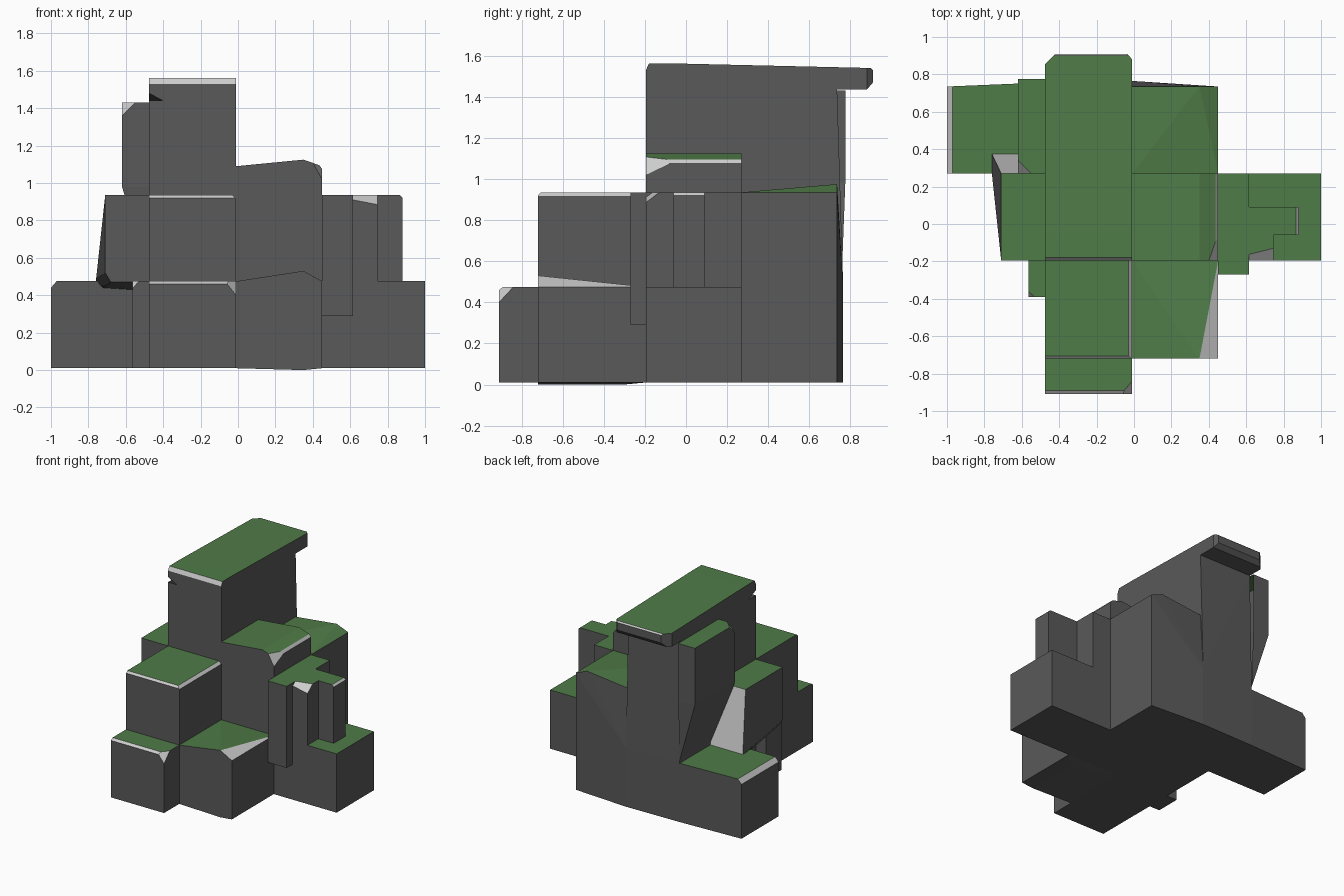
import bpy, bmesh
from mathutils import Vector

if "Cube" in bpy.data.objects:
    bpy.data.objects.remove(bpy.data.objects["Cube"])


def material(name, rgb):
    m = bpy.data.materials.new(name)
    m.diffuse_color = (*rgb, 1)
    m.use_nodes = True
    m.node_tree.nodes["Principled BSDF"].inputs["Base Color"].default_value = m.diffuse_color
    return m


MATS = [material("stone", (0.1, 0.1, 0.1)),
        material("grass", (0.08, 0.2, 0.065)),
        material("worn_edge", (0.6, 0.6, 0.6))]
AXES = {"x": Vector((1, 0, 0)), "y": Vector((0, 1, 0)), "z": Vector((0, 0, 1))}


def hull(points):
    bm = bmesh.new()
    for p in points:
        bm.verts.new(p)
    bmesh.ops.remove_doubles(bm, verts=bm.verts[:], dist=0.0005)
    res = bmesh.ops.convex_hull(bm, input=bm.verts[:])
    unused = [v for v in bm.verts if not v.link_faces]
    bmesh.ops.delete(bm, geom=unused, context='VERTS')
    return bm


def rock(name, points, trims=(), open_sides=()):
    """Convex rock: corners trimmed by three-point planes, hidden sides left open."""
    bm = hull(points)
    for a, b, c in trims:
        a, b, c = Vector(a), Vector(b), Vector(c)
        n = (b - a).cross(c - a).normalized()
        mid = sum((v.co for v in bm.verts), Vector()) / len(bm.verts)
        if n.dot(mid - a) > 0:
            n = -n
        bmesh.ops.bisect_plane(bm, geom=bm.verts[:] + bm.edges[:] + bm.faces[:],
                               plane_co=a, plane_no=n, clear_outer=True)
        pts = [v.co.copy() for v in bm.verts]
        bm.free()
        bm = hull(pts)
    bmesh.ops.dissolve_limit(bm, angle_limit=0.01, verts=bm.verts[:], edges=bm.edges[:])
    bmesh.ops.recalc_face_normals(bm, faces=bm.faces[:])
    # grass on top, pale trimmed edges, dark stone elsewhere
    for f in bm.faces:
        f.normal_update()
        z = f.normal.z
        f.material_index = 1 if z > 0.88 else 2 if z > 0.2 else 0
    hidden = []
    for s in open_sides:
        d = AXES[s[1]] * (1 if s[0] == "+" else -1)
        hidden += [f for f in bm.faces if f.normal.dot(d) > 0.995]
    bmesh.ops.delete(bm, geom=list(set(hidden)), context='FACES')
    me = bpy.data.meshes.new(name)
    bm.to_mesh(me)
    bm.free()
    for m in MATS:
        me.materials.append(m)
    ob = bpy.data.objects.new(name, me)
    bpy.context.collection.objects.link(ob)
    return ob


def box(x, y, z):
    return [(a, b, c) for a in x for b in y for c in z]


# Shared grid lines of the formation
XL, XM, XR = -0.475, -0.01, 0.45
YF, YM, YN, YB = -0.72, -0.195, 0.27, 0.735
G, LOW, HIGH = 0.01, 0.475, 0.935

# Front steps
rock("front_low_step", box((XL, XM), (-0.91, YF), (G, LOW)),
     [((XL, -0.91, 0.46), (XM, -0.91, 0.46), (XM, -0.89, LOW)),
      ((-0.07, -0.91, LOW), (XM, -0.84, LOW), (XM, -0.91, 0.40))], ["+y"])
rock("front_high_step", box((XL, XM), (YF, YM), (G, HIGH)),
     [((XL, YF, 0.92), (XM, YF, 0.92), (XM, -0.705, HIGH)),
      ((XM, YF, 0.915), (XM, YM, 0.915), (-0.03, YM, HIGH))], ["+y"])
rock("front_right_step", box((XM, XR), (YF, YM), (G, LOW))
     + [(0.35, YF, 0.53), (0.35, YF, 0), (0.35, -0.3, 0)], [], ["+y", "-x"])
rock("left_nub", box((-0.565, XL), (-0.39, YM), (G, LOW)),
     [((-0.565, -0.36, LOW), (-0.53, -0.39, LOW), (-0.565, -0.39, 0.435))], ["+x"])

# Central tower and its overhanging cap
rock("tower", box((XL, XM), (YM, YB), (G, 1.44))
     + [(XM, 0.765, G), (XM, 0.765, LOW), (XL, 0.757, G), (XL, 0.757, LOW)],
     [], ["+z"])
profile = [(YM, 1.44), (YM, 1.53), (-0.18, 1.562), (-0.05, 1.562),
           (0.90, 1.54), (0.91, 1.53), (0.91, 1.47), (0.88, 1.435)]
rock("tower_cap", [(x, y, z) for x in (XL, XM) for y, z in profile],
     [((XL, 0.855, 1.4), (XL, 0.855, 1.6), (-0.42, 0.91, 1.5)),
      ((XM, 0.88, 1.4), (XM, 0.88, 1.6), (-0.035, 0.91, 1.5)),
      ((XL, YM, 1.48), (-0.40, YM, 1.44), (XL, -0.1, 1.44))])

# Right and back masses
rock("right_shoulder", box((XM, XR), (YM, YN), (G, 1.09))
     + [(0.35, YM, 1.125), (0.35, YN, 1.125)],
     [((XR, YM, 1.075), (XR, YN, 1.075), (0.435, YN, 1.095)),
      ((XR, -0.07, 1.08), (0.405, YM, 1.1), (XR, YM, 1.02))], ["-x"])
rock("back_right_block", box((XM, XR), (YN, YB), (G, HIGH))
     + [(0.35, YB, 0.975), (XM, 0.765, G), (XM, 0.765, LOW)], [], ["-x", "-y"])
rock("back_left_slab", box((-1, XL), (YN, YB), (G, LOW))
     + [(XL, 0.757, G), (XL, 0.757, LOW)],
     [((-1, YN, 0.44), (-1, YB, 0.44), (-0.97, YB, LOW))], ["+x"])

# Left overhangs
rock("left_overhang", box((-0.71, XL), (YM, YN), (HIGH,))
     + box((-0.71, XL), (YM,), (0.47,))
     + [(-0.76, YN, LOW), (-0.76, 0.375, LOW), (XL, 0.375, LOW),
        (-0.72, YN, 0.44), (-0.565, YN, 0.43), (XL, YN, 0.46)],
     [((-0.71, YM, 0.52), (-0.68, YM, 0.47), (-0.75, YN, 0.475))], ["+x"])
rock("back_left_overhang", box((-0.62, XL), (YN, 0.775), (0.98, 1.43))
     + [(-0.54, 0.30, 0.88), (-0.54, 0.76, 0.88), (XL, 0.30, 0.5), (XL, 0.757, 0.5)],
     [((-0.62, YN, 1.36), (-0.55, YN, 1.43), (-0.62, 0.34, 1.43))], ["+x"])

# Right shelf with its cluster of columns
rock("right_shelf", box((XR, 1), (YM, YN), (G, LOW)), [], ["-x"])
rock("hanging_post", box((XR, 0.615), (-0.27, YM), (0.29, HIGH)), [], ["+y"])
rock("column_wall", box((XR, 0.615), (YM, YN), (LOW, HIGH)), [], ["-x", "-z"])
rock("column_middle", box((0.615, 0.745), (YM, 0.09), (LOW, HIGH)),
     [((0.615, YM, 0.91), (0.745, YM, 0.885), (0.745, -0.13, HIGH))], ["-x", "-z"])
rock("column_fin", box((0.745, 0.88), (-0.06, 0.09), (LOW, HIGH)),
     [((0.88, -0.06, 0.92), (0.88, 0.09, 0.92), (0.865, 0.09, HIGH))], ["-x", "-z"])
